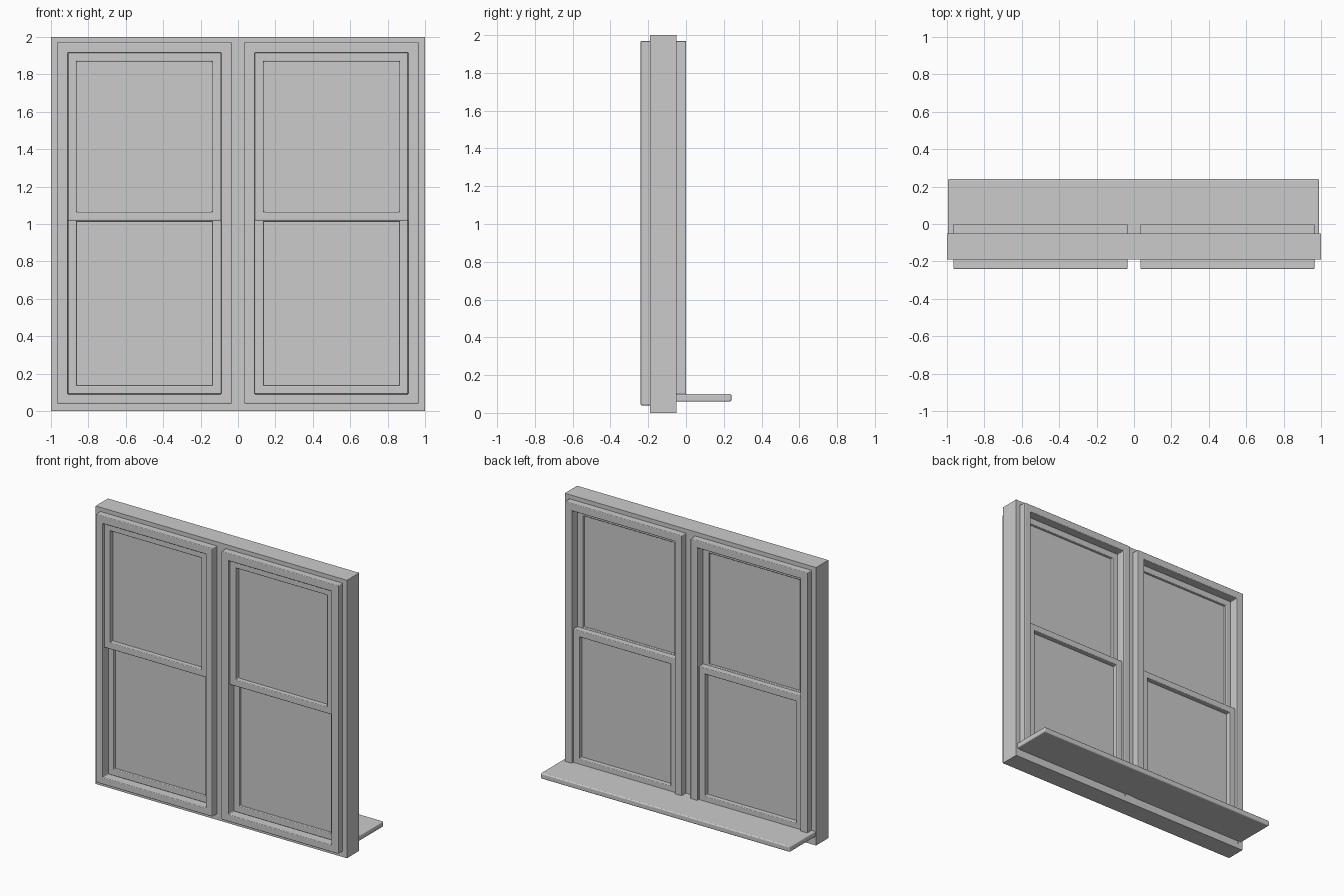
import bpy, bmesh

if "Cube" in bpy.data.objects:
    bpy.data.objects.remove(bpy.data.objects["Cube"])


def lattice(name, xs, zs, y0, y1, holes=(), bevel=0.0):
    """Slab in the xz plane made from grid cells, leaving out the hole cells."""
    bm = bmesh.new()
    cache = {}

    def v(i, j, y):
        if (i, j, y) not in cache:
            cache[i, j, y] = bm.verts.new((xs[i], y, zs[j]))
        return cache[i, j, y]

    cells = {(i, j) for i in range(len(xs) - 1) for j in range(len(zs) - 1)} - set(holes)
    for i, j in sorted(cells):
        ring = [(i, j), (i + 1, j), (i + 1, j + 1), (i, j + 1)]
        bm.faces.new([v(a, b, y0) for a, b in ring])
        bm.faces.new([v(a, b, y1) for a, b in reversed(ring)])
        for k, (dx, dz) in enumerate([(0, -1), (1, 0), (0, 1), (-1, 0)]):
            if (i + dx, j + dz) not in cells:
                p, q = ring[k], ring[(k + 1) % 4]
                bm.faces.new([v(*p, y0), v(*p, y1), v(*q, y1), v(*q, y0)])
    bmesh.ops.recalc_face_normals(bm, faces=bm.faces)
    me = bpy.data.meshes.new(name)
    bm.to_mesh(me)
    bm.free()
    ob = bpy.data.objects.new(name, me)
    bpy.context.collection.objects.link(ob)
    if bevel:
        add_bevel(ob, bevel)
    return ob


def add_bevel(ob, width):
    m = ob.modifiers.new("bevel", 'BEVEL')
    m.width = width
    m.segments = 3
    m.limit_method = 'ANGLE'


def sash(name, x0, x1, z0, z1, y0, y1, front_inset, back_inset):
    """Deep rectangular sash with a double-glazed pane set in from both faces."""
    w = 0.047
    lattice(name, [x0, x0 + w, x1 - w, x1], [z0, z0 + w, z1 - w, z1],
            y0, y1, [(1, 1)], 0.005)
    lattice(name + "_glass", [x0 + w, x1 - w], [z0 + w, z1 - w],
            y0 + front_inset, y1 - back_inset)


# Outer surround with two openings
lattice("surround", [-1, -0.965, -0.035, 0.035, 0.965, 1], [0, 0.04, 1.97, 2],
        -0.19, -0.05, [(1, 1), (3, 1)])

# Inner sill
lattice("sill", [-0.995, 0.99], [0.06, 0.10], -0.07, 0.24, bevel=0.008)

# Clears the frame backs underneath the sill
cutter = lattice("sill_cutter", [-1.2, 1.2], [-0.1, 0.08], -0.055, 0.2)
cutter.hide_render = True
cutter.hide_viewport = True

# Two sash windows
for side, cx in (("left", -0.5), ("right", 0.5)):
    a, b = cx - 0.41, cx + 0.41
    frame = lattice(side + "_frame", [a - 0.055, a, b, b + 0.055],
                    [0.04, 0.09, 1.915, 1.97], -0.24, 0.0, [(1, 1)])
    cut = frame.modifiers.new("sill_notch", 'BOOLEAN')
    cut.operation = 'DIFFERENCE'
    cut.solver = 'EXACT'
    cut.object = cutter
    add_bevel(frame, 0.009)
    sash(side + "_upper_sash", a, b, 1.018, 1.915, -0.222, -0.062, 0.035, 0.018)
    sash(side + "_lower_sash", a, b, 0.09, 1.06, -0.178, -0.018, 0.018, 0.035)
